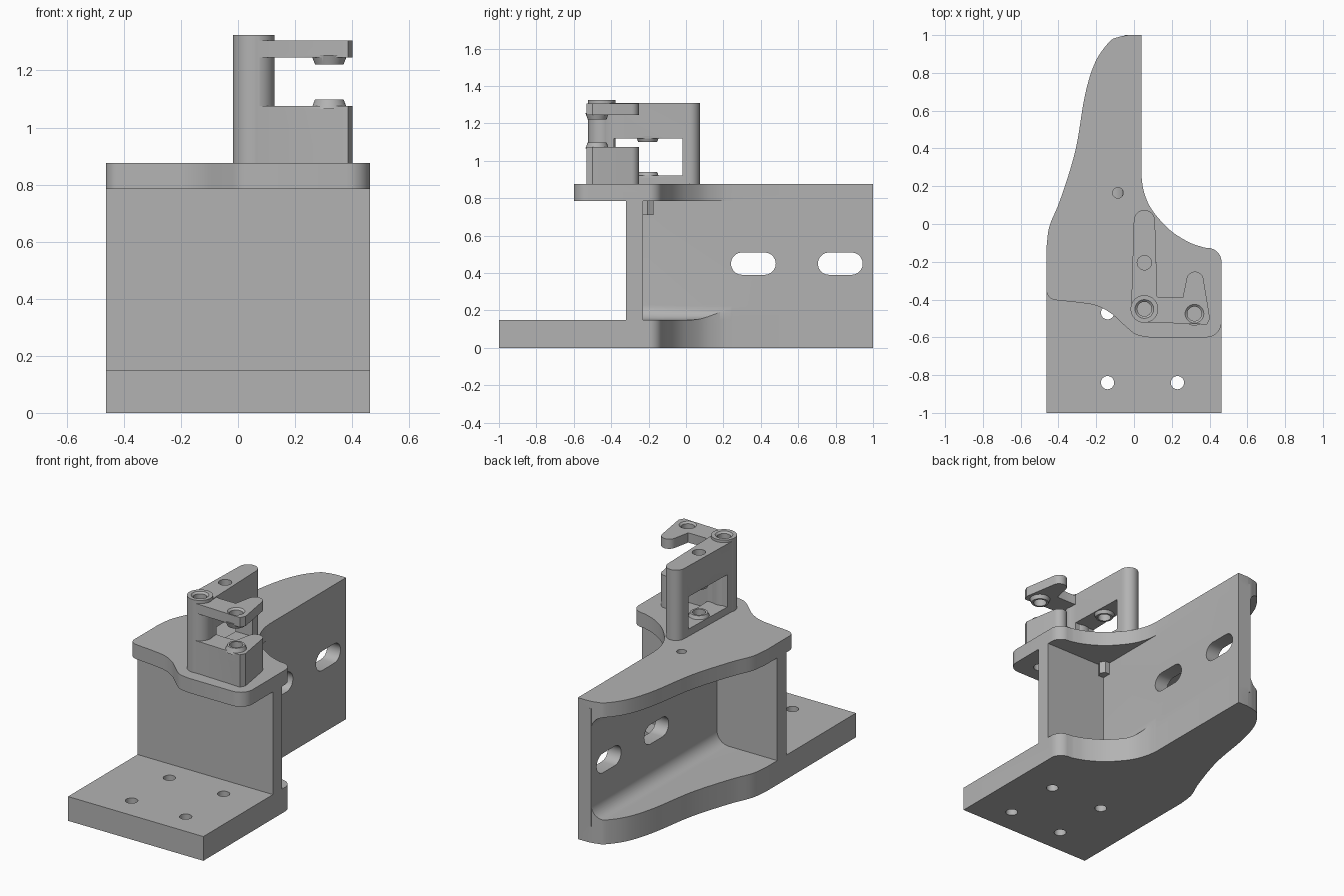
import bpy, bmesh, math
from mathutils import Vector, Matrix

cube = bpy.data.objects.get("Cube")
if cube:
    bpy.data.objects.remove(cube, do_unlink=True)

grey = bpy.data.materials.new("plain_grey")
grey.use_nodes = True
grey.diffuse_color = (0.45, 0.45, 0.45, 1)
grey.node_tree.nodes["Principled BSDF"].inputs["Base Color"].default_value = (0.45, 0.45, 0.45, 1)


def finish(name, bm):
    bmesh.ops.recalc_face_normals(bm, faces=bm.faces)
    mesh = bpy.data.meshes.new(name)
    bm.to_mesh(mesh)
    bm.free()
    mesh.materials.append(grey)
    ob = bpy.data.objects.new(name, mesh)
    bpy.context.collection.objects.link(ob)
    return ob


def prism(name, outline, lo, hi, axis="z"):
    """Extrude a 2D outline along z, or (x,z) along y, or (y,z) along x."""
    place = {"z": lambda a, b: (a, b, lo), "y": lambda a, b: (a, lo, b), "x": lambda a, b: (lo, a, b)}[axis]
    step = Vector([(hi - lo) * (axis == k) for k in "xyz"])
    bm = bmesh.new()
    face = bm.faces.new([bm.verts.new(place(*p)) for p in outline])
    new = bmesh.ops.extrude_face_region(bm, geom=[face])["geom"]
    bmesh.ops.translate(bm, vec=step, verts=[v for v in new if isinstance(v, bmesh.types.BMVert)])
    return finish(name, bm)


def box(name, x0, x1, y0, y1, z0, z1):
    return prism(name, [(x0, y0), (x1, y0), (x1, y1), (x0, y1)], z0, z1)


def cone(name, x, y, z0, z1, r0, r1=None):
    bm = bmesh.new()
    bmesh.ops.create_cone(bm, cap_ends=True, segments=40, radius1=r0, radius2=r0 if r1 is None else r1,
                          depth=z1 - z0, matrix=Matrix.Translation((x, y, (z0 + z1) / 2)))
    return finish(name, bm)


def combine(target, tool, operation):
    mod = target.modifiers.new("combine", "BOOLEAN")
    mod.operation, mod.solver, mod.object = operation, "EXACT", tool
    bpy.context.view_layer.objects.active = target
    bpy.ops.object.modifier_apply(modifier=mod.name)
    bpy.data.objects.remove(tool, do_unlink=True)


def arc(cx, cy, r, a0, a1, n=10):
    angles = [math.radians(a0 + (a1 - a0) * i / n) for i in range(n + 1)]
    return [(cx + r * math.cos(a), cy + r * math.sin(a)) for a in angles]


def spline(pts, n=6):
    """Smooth curve through the points."""
    v = [Vector(p) for p in pts]
    v = [2 * v[0] - v[1]] + v + [2 * v[-1] - v[-2]]
    out = []
    for a, b, c, d in zip(v, v[1:], v[2:], v[3:]):
        for i in range(n):
            t = i / n
            p = b + (c - a) * t / 2 + (2 * a - 5 * b + 4 * c - d) * t * t / 2 + (3 * b - a - 3 * c + d) * t ** 3 / 2
            out.append(tuple(p))
    return out + [tuple(pts[-1])]


# Shared rear outline of the two flanges, and the front edge of the upper one
rear = (arc(0.39, -0.2, 0.073, 0, 80)
        + spline([(0.37, -0.125), (0.29, -0.096), (0.2, -0.04), (0.13, 0.03), (0.08, 0.1), (0.05, 0.18), (0.04, 0.25)])
        + [(0.04, 1)]
        + spline([(-0.03, 1), (-0.08, 0.99), (-0.13, 0.965), (-0.206, 0.855), (-0.26, 0.68),
                  (-0.31, 0.39), (-0.39, 0.13), (-0.447, -0.01), (-0.463, -0.12)]))
front = (arc(-0.413, -0.352, 0.05, 180, 260)
         + spline([(-0.4, -0.405), (-0.3, -0.415), (-0.2, -0.432), (-0.12, -0.474),
                   (-0.05, -0.537), (0.01, -0.585), (0.08, -0.6)])
         + arc(0.383, -0.52, 0.08, 270, 360))

# Base, upper flange and walls joined into one body
body = prism("mount_body", rear + [(-0.463, -1), (0.463, -1)], 0, 0.15)
combine(body, prism("upper_flange", rear + front, 0.785, 0.875), "UNION")
combine(body, box("cross_wall", -0.463, 0.463, -0.32, -0.23, 0.1, 0.83), "UNION")
combine(body, box("long_wall", -0.05, 0.04, -0.28, 1, 0.1, 0.83), "UNION")

# Rounded inner corners along the long wall, trimmed to the flange outline
R = 0.08
for x, z, sx, sz in [(-0.05, 0.15, -1, 1), (-0.05, 0.785, -1, -1), (0.04, 0.15, 1, 1)]:
    curve = [(x + sx * (R + px), z + sz * (R + pz)) for px, pz in arc(0, 0, R, 180, 270)]
    e = 0.02
    section = [(x - sx * e, z - sz * e), (x - sx * e, z + sz * R)] + curve + [(x + sx * R, z - sz * e)]
    corner = prism("corner_fillet", section, -0.25, 1, "y")
    combine(corner, prism("trim", rear + [(-0.463, -1), (0.463, -1)], 0, 0.875), "INTERSECT")
    combine(body, corner, "UNION")

# Small stub in the corner under the upper flange
combine(body, prism("corner_stub", arc(0.055, -0.205, 0.036, 0, 300, 5), 0.71, 0.82), "UNION")

# Slots in the long wall
for y in (0.3, 0.765):
    slot = arc(y, 0.45, 0.06, 90, 270) + arc(y + 0.12, 0.45, 0.06, -90, 90)
    combine(body, prism("slot_cutter", slot, -0.3, 0.3, "x"), "DIFFERENCE")

# Bolt holes and locating hole
for x in (-0.14, 0.23):
    for y in (-0.84, -0.47):
        combine(body, cone("bolt_cutter", x, y, -0.1, 0.3, 0.035), "DIFFERENCE")
combine(body, cone("pin_cutter", -0.085, 0.165, 0.75, 1, 0.028), "DIFFERENCE")

# Long clamp arm with a window
px, py = 0.055, -0.45
arm = prism("clamp_bracket", [(-0.015, -0.45), (0.125, -0.45)] + arc(px, 0.018, 0.056, 0, 180, 16), 0.87, 1.31)
combine(arm, box("window_cutter", -0.2, 0.3, -0.385, -0.02, 0.92, 1.12), "DIFFERENCE")
combine(arm, cone("pivot_column", px, py, 0.87, 1.325, 0.073), "UNION")

# Side arms, each with a tapered lobe
side = ([(0.06, -0.52), (0.36, -0.531), (0.386, -0.533), (0.402, -0.5)]
        + arc(0.323, -0.297, 0.045, 10, 170, 14) + [(0.258, -0.39), (0.14, -0.39), (0.125, -0.385), (0.06, -0.385)])
for z0, z1 in ((0.87, 1.075), (1.245, 1.305)):
    combine(arm, prism("side_arm", side, z0, z1), "UNION")

# Tapered bosses facing each other across the gaps
lx, ly = 0.32, -0.475
wx, wy = 0.055, -0.205
for x, y, low, high, h in ((lx, ly, 1.075, 1.245, 0.024), (wx, wy, 0.92, 1.12, 0.02)):
    combine(arm, cone("lower_boss", x, y, low - 0.01, low + h, 0.063, 0.05), "UNION")
    combine(arm, cone("upper_boss", x, y, high - h, high + 0.01, 0.05, 0.063), "UNION")

# Bores through bracket and flange, with countersinks on top
for x, y, top, bottom in ((lx, ly, 1.305, 0.7), (px, py, 1.325, 0.7), (wx, wy, 1.31, 0.8)):
    for part in (arm, body):
        combine(part, cone("bore_cutter", x, y, bottom, 1.5, 0.038), "DIFFERENCE")
    if y < -0.3:
        combine(arm, cone("countersink_cutter", x, y, top - 0.012, top + 0.004, 0.036, 0.054), "DIFFERENCE")

for ob in (body, arm):
    bpy.ops.object.select_all(action="DESELECT")
    ob.select_set(True)
    bpy.context.view_layer.objects.active = ob
    bpy.ops.object.shade_smooth_by_angle(angle=math.radians(30))
